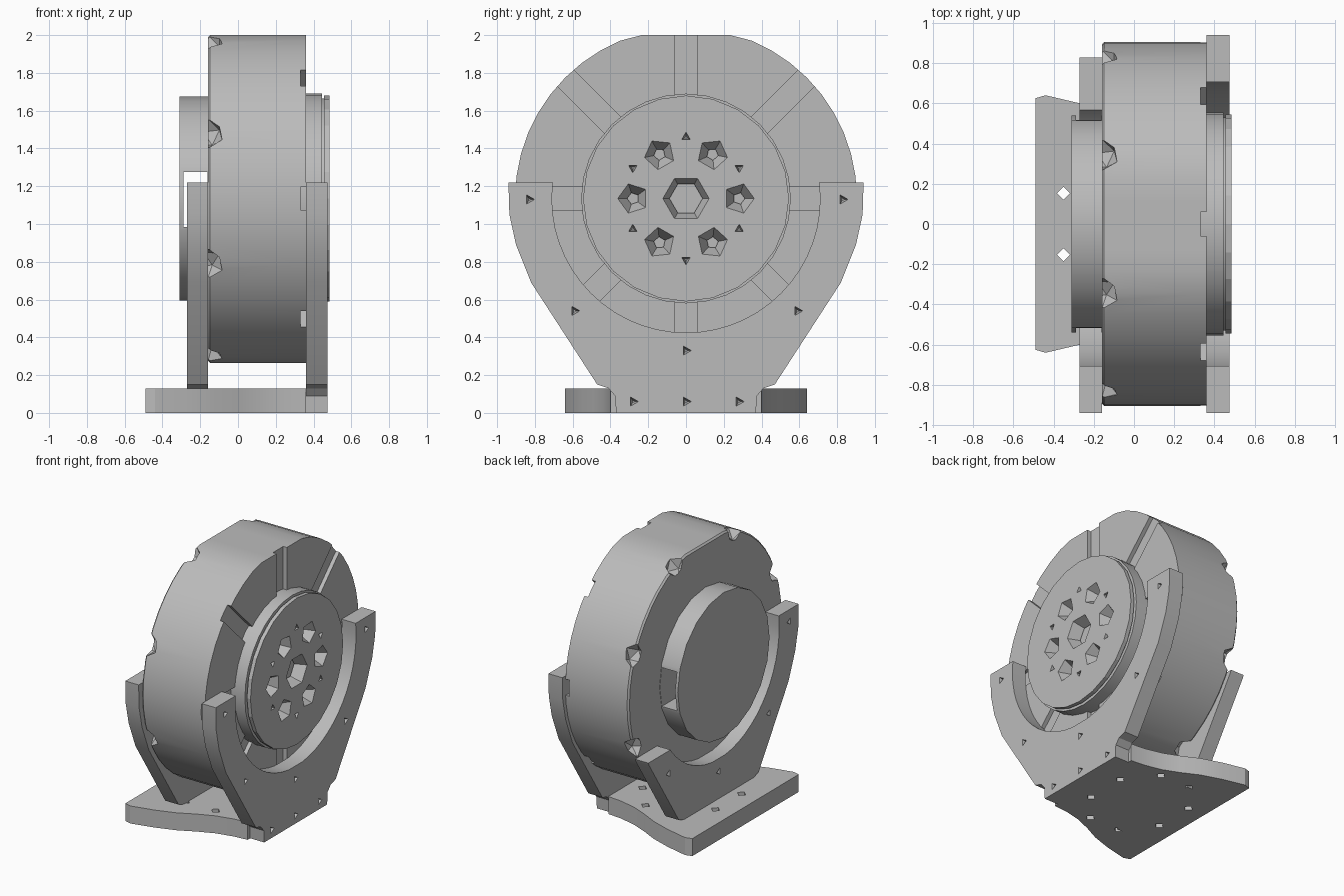
import bpy, bmesh
from math import pi, cos, sin, radians
from mathutils import Matrix, Vector

cube = bpy.data.objects.get("Cube")
if cube:
    bpy.data.objects.remove(cube, do_unlink=True)

grey = bpy.data.materials.new("plain_grey")
grey.use_nodes = True
grey.diffuse_color = (0.5, 0.5, 0.5, 1)
grey.node_tree.nodes["Principled BSDF"].inputs["Base Color"].default_value = (0.5, 0.5, 0.5, 1)

AXLE = 1.135  # height of the wheel centre


def add_prism(bm, outline, axis, lo, hi, shrink=1.0):
    """Extrude a closed 2D outline: (y, z) along x, or (x, y) along z."""
    place = (lambda p, t: (t, *p)) if axis == "x" else (lambda p, t: (*p, t))
    c = Vector((sum(p[0] for p in outline), sum(p[1] for p in outline))) / len(outline)
    inner = [tuple(c + (Vector(p) - c) * shrink) for p in outline]
    a = [bm.verts.new(place(p, lo)) for p in inner]
    b = [bm.verts.new(place(p, hi)) for p in outline]
    bm.faces.new(a[::-1])
    bm.faces.new(b)
    n = len(a)
    for i in range(n):
        j = (i + 1) % n
        bm.faces.new((a[i], a[j], b[j], b[i]))


def to_object(bm, name):
    bmesh.ops.recalc_face_normals(bm, faces=bm.faces)
    mesh = bpy.data.meshes.new(name)
    bm.to_mesh(mesh)
    bm.free()
    mesh.materials.append(grey)
    ob = bpy.data.objects.new(name, mesh)
    bpy.context.collection.objects.link(ob)
    return ob


def prism(name, outline, axis, lo, hi):
    bm = bmesh.new()
    add_prism(bm, outline, axis, lo, hi)
    return to_object(bm, name)


def cut(ob, bm):
    """Subtract the cutter mesh and bake the result."""
    cutter = to_object(bm, "cutter")
    cutter.hide_render = True
    mod = ob.modifiers.new("cut", "BOOLEAN")
    mod.operation, mod.solver, mod.object = "DIFFERENCE", "EXACT", cutter
    bpy.context.view_layer.update()
    baked = bpy.data.meshes.new_from_object(ob.evaluated_get(bpy.context.evaluated_depsgraph_get()))
    ob.modifiers.clear()
    ob.data = baked
    bpy.data.objects.remove(cutter, do_unlink=True)


def smooth(ob):
    bpy.ops.object.select_all(action="DESELECT")
    ob.select_set(True)
    bpy.context.view_layer.objects.active = ob
    bpy.ops.object.shade_smooth_by_angle(angle=radians(25))


def ring(r, n, cy=0.0, cz=AXLE, turn=0.0):
    return [(cy + r * cos(2 * pi * i / n + turn), cz + r * sin(2 * pi * i / n + turn)) for i in range(n)]


def mirrored(half):
    """Complete a (y, z) outline given for +y."""
    return half + [(-y, z) for y, z in reversed(half)]


# Wheel drum, flattened at top and bottom
rim = [(y, min(2.0, max(0.265, z))) for y, z in ring(0.905, 48)]
drum = prism("wheel_drum", rim, "x", -0.16, 0.36)
edges = bmesh.new()
edges.from_mesh(drum.data)
back = [e for e in edges.edges if all(v.co.x < -0.15 for v in e.verts)]
bmesh.ops.bevel(edges, geom=back, offset=0.012, segments=1, affect="EDGES")
edges.to_mesh(drum.data)
edges.free()

# Radial grooves on the outer face and notches around the back rim
cuts = bmesh.new()
for k in range(8):
    spin = Matrix.Translation((0, 0, AXLE)) @ Matrix.Rotation(k * pi / 4, 4, "X")
    box = spin @ Matrix.Translation((0.37, 0.8, 0)) @ Matrix.Diagonal((0.08, 0.52, 0.12, 1))
    bmesh.ops.create_cube(cuts, size=1, matrix=box)
    notch = spin @ Matrix.Rotation(pi / 8, 4, "X") @ Matrix.Translation((-0.16, 0.9, 0))
    bmesh.ops.create_icosphere(cuts, subdivisions=1, radius=0.085, matrix=notch)
cut(drum, cuts)
smooth(drum)

# Outer hub and its raised cap
smooth(prism("outer_hub", ring(0.555, 32), "x", 0.32, 0.445))
smooth(prism("hub_cap_neck", ring(0.53, 32), "x", 0.44, 0.46))
cap = prism("hub_cap", ring(0.545, 24), "x", 0.455, 0.484)
core = prism("hub_core", ring(0.48, 24), "x", 0.40, 0.456)

# Tapered sockets in the cap: centre bore, six large, six small
for part in (cap, core):
    cuts = bmesh.new()
    add_prism(cuts, ring(0.125, 6), "x", 0.37, 0.49, 0.6)
    for k in range(6):
        a, b = k * pi / 3, k * pi / 3 + pi / 6
        add_prism(cuts, ring(0.085, 5, 0.28 * cos(a), AXLE + 0.27 * sin(a), a), "x", 0.39, 0.49, 0.3)
        add_prism(cuts, ring(0.028, 3, 0.325 * cos(b), AXLE + 0.325 * sin(b), b), "x", 0.42, 0.49, 0.3)
    cut(part, cuts)
# Carry the sockets on through the neck and hub below the cap
for name in ("outer_hub", "hub_cap_neck"):
    cuts = bmesh.new()
    add_prism(cuts, ring(0.47, 24), "x", 0.38, 0.50)
    cut(bpy.data.objects[name], cuts)

# Inner hub with a cable slot through its sides
inner_hub = prism("inner_hub", ring(0.54, 20), "x", -0.31, -0.15)
cuts = bmesh.new()
bmesh.ops.create_cube(cuts, size=1, matrix=Matrix.Translation((-0.225, 0, 1.13))
                      @ Matrix.Diagonal((0.125, 1.4, 0.29, 1)))
cut(inner_hub, cuts)
smooth(inner_hub)

# Cradle plates: wide arms around the wheel narrowing to a foot
outer_side = [(0.37, 0), (0.375, 0.09), (0.41, 0.13), (0.47, 0.15), (0.82, 0.69),
              (0.90, 0.89), (0.935, 1.05), (0.94, 1.22), (0.705, 1.22)]
arc = [(0.71 * cos(-i * pi / 28), AXLE + 0.71 * sin(-i * pi / 28)) for i in range(15)]
outline = mirrored(outer_side + arc[:-1])
bolt_holes = mirrored([(0.28, 0.06), (0.59, 0.54), (0.83, 1.13)]) + [(0, 0.06), (0, 0.33)]
for name, lo, hi, face in (("outer_cradle", 0.36, 0.475, 1), ("inner_cradle", -0.27, -0.16, -1)):
    plate = prism(name, outline, "x", lo, hi)
    cuts = bmesh.new()
    surface = hi if face > 0 else lo
    for y, z in bolt_holes:
        add_prism(cuts, ring(0.03, 3, y, z), "x", surface - face * 0.05, surface + face * 0.005, 0.3)
    if face < 0:
        # One arm is shortened to clear the cable
        bmesh.ops.create_cube(cuts, size=1, matrix=Matrix.Translation((-0.215, 0.75, 1.21))
                              @ Matrix.Diagonal((0.3, 0.8, 1, 1)))
    cut(plate, cuts)
    smooth(plate)

# Base plate with waisted sides and a circle of bolt holes
side = [(0.36, 0.37), (0.36, 0.40), (0.25, 0.41), (0.12, 0.44), (0, 0.49),
        (-0.12, 0.55), (-0.27, 0.60), (-0.44, 0.64), (-0.49, 0.625)]
base = prism("base_plate", side + [(x, -y) for x, y in reversed(side)], "z", 0, 0.13)
cuts = bmesh.new()
for k in range(8):
    a = k * pi / 4 + pi / 8
    add_prism(cuts, ring(0.033, 4, -0.05 + 0.325 * cos(a), 0.4 * sin(a)), "z", -0.01, 0.14)
cut(base, cuts)
smooth(base)
